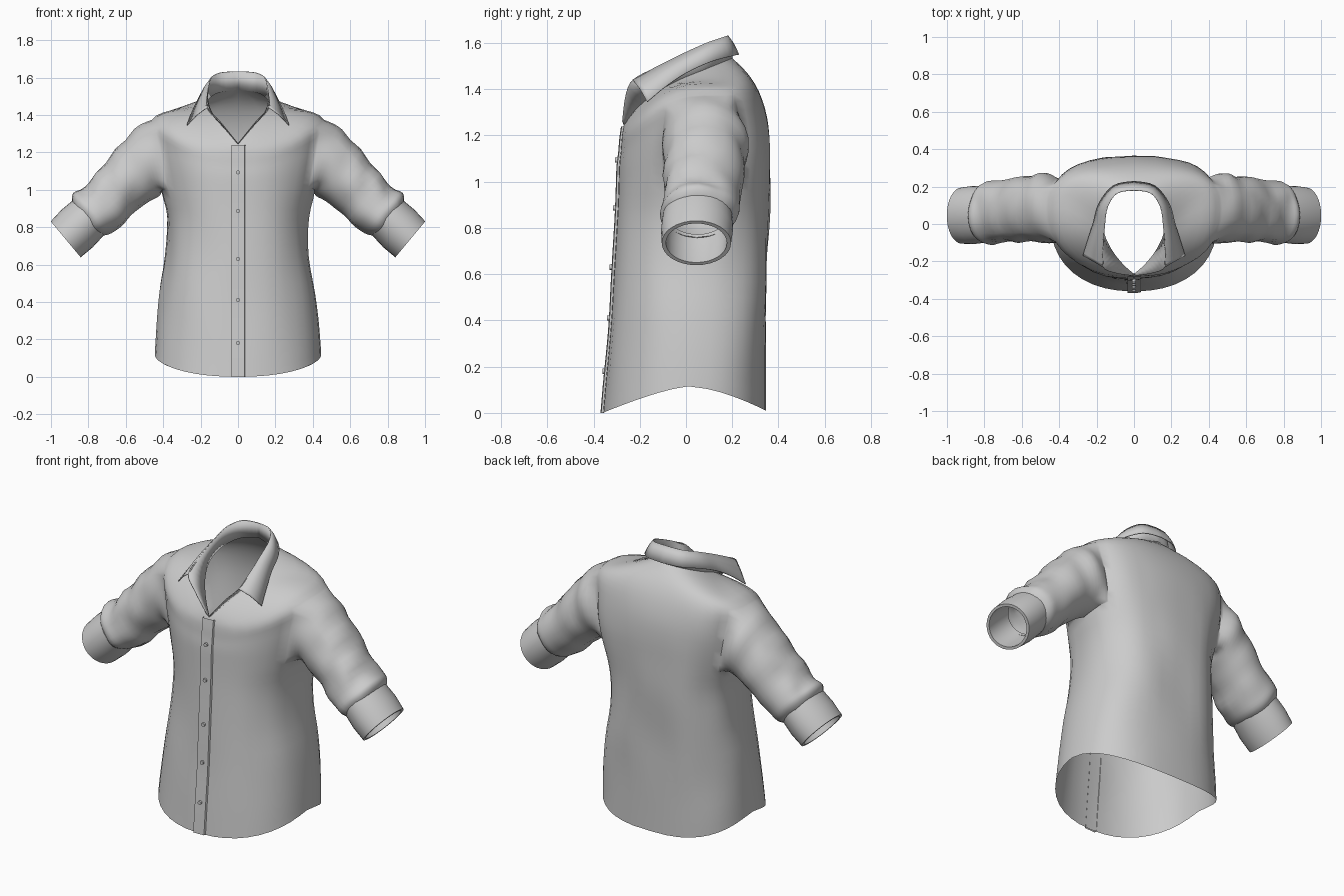
import bpy, bmesh, math
from mathutils import Vector, noise

cube = bpy.data.objects.get("Cube")
if cube:
    bpy.data.objects.remove(cube)

fabric = bpy.data.materials.new("grey_fabric")
fabric.use_nodes = True
GREY = (0.6, 0.6, 0.6, 1)
fabric.diffuse_color = GREY
fabric.node_tree.nodes["Principled BSDF"].inputs["Base Color"].default_value = GREY


def spline(points, n):
    """Sample n + 1 points on a smooth curve through the given points."""
    pts = [Vector(p) for p in points]
    last = len(pts) - 1
    out = []
    for i in range(n + 1):
        t = i / n * last
        k = min(int(t), last - 1)
        t -= k
        a, b, c, d = (pts[min(max(k + j, 0), last)] for j in (-1, 0, 1, 2))
        out.append(0.5 * (2 * b + (c - a) * t + (2 * a - 5 * b + 4 * c - d) * t * t
                          + (3 * b - a - 3 * c + d) * t ** 3))
    return out


def skin(bm, rows, closed=False):
    """Fill quads between neighbouring rows of vertices."""
    for lower, upper in zip(rows, rows[1:]):
        count = len(lower)
        for i in range(count if closed else count - 1):
            j = (i + 1) % count
            bm.faces.new((lower[i], lower[j], upper[j], upper[i]))


def finish(bm, name, angle=50, thickness=0):
    bmesh.ops.recalc_face_normals(bm, faces=bm.faces)
    mesh = bpy.data.meshes.new(name)
    bm.to_mesh(mesh)
    bm.free()
    obj = bpy.data.objects.new(name, mesh)
    bpy.context.collection.objects.link(obj)
    mesh.materials.append(fabric)
    bpy.ops.object.select_all(action='DESELECT')
    obj.select_set(True)
    bpy.context.view_layer.objects.active = obj
    bpy.ops.object.shade_smooth_by_angle(angle=math.radians(angle))
    if thickness:
        mod = obj.modifiers.new("thickness", 'SOLIDIFY')
        mod.thickness = thickness
        mod.offset = 0
    return obj


def sheet(name, rows, closed=False, **options):
    bm = bmesh.new()
    skin(bm, [[bm.verts.new(p) for p in row] for row in rows], closed)
    return finish(bm, name, **options)


def mirror_row(row):
    """Extend a half row that starts on the centre line to both sides."""
    return [Vector((-p.x, p.y, p.z)) for p in reversed(row[1:])] + list(row)


# Body levels: half width, front y, back y, side z, front z, back z
HALF, STEP = 20, 3
LEVELS = [
    (.445, -.36, .345, .115, .00, .01),
    (.435, -.345, .345, .26, .18, .18),
    (.415, -.325, .345, .45, .41, .41),
    (.385, -.31, .35, .65, .63, .63),
    (.378, -.30, .36, .85, .83, .85),
    (.41, -.293, .365, 1.0, .98, 1.03),
    (.435, -.288, .365, 1.13, 1.07, 1.16),
    (.455, -.28, .35, 1.27, 1.13, 1.28),
    (.46, -.276, .315, 1.375, 1.18, 1.39),
    (.36, -.272, .265, 1.425, 1.215, 1.47),
]
NECK = [(0, .2, 1.535), (.1, .165, 1.52), (.16, .08, 1.485), (.165, -.03, 1.44),
        (.125, -.13, 1.385), (.06, -.215, 1.315), (0, -.268, 1.245)]


def level_row(level):
    width, front, back, side_z, front_z, back_z = level
    side_y = .08 * min(1, side_z)
    row = []
    for i in range(HALF + 1):
        a = math.pi * i / HALF
        s, c = max(0, math.sin(a)), math.cos(a)
        power = .75 if c > 0 else .9
        reach = abs(c) ** power
        lift = abs(c) ** (1.2 if side_z < .9 else 2)
        end_y, end_z = (back, back_z) if c > 0 else (front, front_z)
        row.append(Vector((width * s ** power, side_y + (end_y - side_y) * reach,
                           side_z + (end_z - side_z) * lift)))
    return row


# Shirt body, open at the hem and neck
coarse = [level_row(level) for level in LEVELS] + [spline(NECK, HALF)]
columns = [spline(col, STEP * (len(coarse) - 1)) for col in zip(*coarse)]
bm = bmesh.new()
grid = []
for half in zip(*columns):
    right = [Vector((-p.x, p.y, p.z)) for p in reversed(half[1:-1])]
    grid.append([bm.verts.new(p) for p in list(half) + right])
skin(bm, grid, closed=True)

# Armholes and sleeves: ring centre, upward half axis (x, z), depth radius
RINGS = [
    ((.475, .085, 1.155), (.055, .185), .185),
    ((.55, .08, 1.09), (.08, .15), .178),
    ((.64, .075, 1.0), (.095, .12), .17),
    ((.73, .065, .91), (.1, .105), .165),
    ((.785, .055, .87), (.092, .108), .165),
    ((.815, .05, .842), (.068, .083), .135),
]


def ring_point(ring, angle, sign, scale=1):
    (x, y, z), (ux, uz), depth = ring
    s, c = math.sin(angle) * scale, math.cos(angle) * scale
    return Vector((sign * (x + ux * s), y + depth * c, z + uz * s))


LOW, HIGH, FIRST, LAST = 5 * STEP, 8 * STEP, 7, 13
walk = ([(LOW, c) for c in range(FIRST, LAST)] + [(r, LAST) for r in range(LOW, HIGH)]
        + [(HIGH, c) for c in range(LAST, FIRST, -1)] + [(r, FIRST) for r in range(HIGH, LOW, -1)])
total = 2 * HALF
for sign in (1, -1):
    col = (lambda c: c) if sign > 0 else (lambda c: total - c)
    block = {grid[r][col(c)] for r in range(LOW, HIGH + 1) for c in range(FIRST, LAST + 1)}
    hole = [f for f in bm.faces if all(v in block for v in f.verts)]
    loop = [grid[r][col(c)] for r, c in walk]
    bmesh.ops.delete(bm, geom=hole, context='FACES_ONLY')
    strands = []
    center, up, depth = RINGS[0]
    for v in loop:
        a = math.atan2((v.co.z - center[2]) / up[1], (v.co.y - center[1]) / depth)
        path = [v.co] + [ring_point(r, a, sign) for r in RINGS]
        strands.append(spline(path, 4 * len(RINGS)))
    rows = [loop] + [[bm.verts.new(p) for p in row] for row in list(zip(*strands))[1:]]
    skin(bm, rows, closed=True)
bmesh.ops.delete(bm, geom=[v for v in bm.verts if not v.link_faces], context='VERTS')
bmesh.ops.delete(bm, geom=[e for e in bm.edges if not e.link_faces], context='EDGES')

# Soft cloth folds: long on the body, tighter on the sleeves
bmesh.ops.recalc_face_normals(bm, faces=bm.faces)
bm.normal_update()
for v in bm.verts:
    if v.is_boundary:
        continue
    p = v.co
    arm = min(1, max(0, (abs(p.x) - .42) / .2))
    calm = min(1, max(0, (p.z - .1) / .4)) * min(1, max(0, (1.45 - p.z) / .3))
    body_fold = noise.noise(Vector((p.x * 6, p.y * 5, p.z * 2.2)))
    arm_fold = noise.noise(Vector((abs(p.x) * 12, p.y * 6 + 3, p.z * 7)))
    front = .5 if p.y < -.1 else 1
    v.co = p + v.normal * (.018 * body_fold * calm * (1 - arm) * front + .016 * arm_fold * arm)
front_line = [row[HALF].co.copy() for row in grid]
finish(bm, "shirt_body", angle=70)

# Turned-back cuffs with a folded rim
START = ((.797, .05, .853), (.08, .096), .15)
MIDDLE = ((.86, .048, .793), (.084, .1), .156)
END = ((.921, .045, .735), (.08, .096), .15)
ANGLES = [math.tau * i / 32 for i in range(32)]
for side, sign in (("left", 1), ("right", -1)):
    profile = [(START, .85), (START, 1), (MIDDLE, 1), (END, 1), (END, .88), (MIDDLE, .86), (START, .84)]
    sheet(side + "_cuff", [[ring_point(r, a, sign, k) for a in ANGLES] for r, k in profile],
          closed=True, angle=40)

# Collar stand and folded leaf
FOLD = [(0, .18, 1.632), (.09, .165, 1.626), (.142, .09, 1.6), (.158, -.02, 1.55),
        (.167, -.13, 1.495), (.165, -.23, 1.44), (.1, -.262, 1.37), (.012, -.276, 1.262)]
LEAF = [(0, .228, 1.55), (.11, .205, 1.545), (.188, .11, 1.52), (.22, 0, 1.47),
        (.248, -.09, 1.41), (.272, -.168, 1.345)]
stand = [mirror_row(spline(p, 28)) for p in (NECK, FOLD)]
sheet("collar_stand", stand, thickness=.004)
leaf = [mirror_row(spline(p, 20)) for p in (FOLD[:6], LEAF)]
middle = [(a + b) / 2 + Vector((0, 0, .008)) for a, b in zip(*leaf)]
sheet("collar_leaf", [leaf[0], middle, leaf[1]], thickness=.005)

# Button placket down the front
PROFILE = [(-.036, .004), (-.034, -.01), (.034, -.007), (.04, .005)]
sheet("button_placket", [[p + Vector((x, y, 0)) for x, y in PROFILE] for p in front_line[:-1]], angle=35)

# Buttons
for number, z in enumerate((.2, .42, .64, .87, 1.1), 1):
    p = min(front_line, key=lambda q: abs(q.z - z))
    bpy.ops.mesh.primitive_cylinder_add(vertices=12, radius=.011, depth=.012,
                                        location=(0, p.y - .012, p.z),
                                        rotation=(math.pi / 2, 0, 0))
    button = bpy.context.object
    button.name = "button_%d" % number
    button.data.materials.append(fabric)
    bpy.ops.object.shade_smooth_by_angle(angle=math.radians(40))
